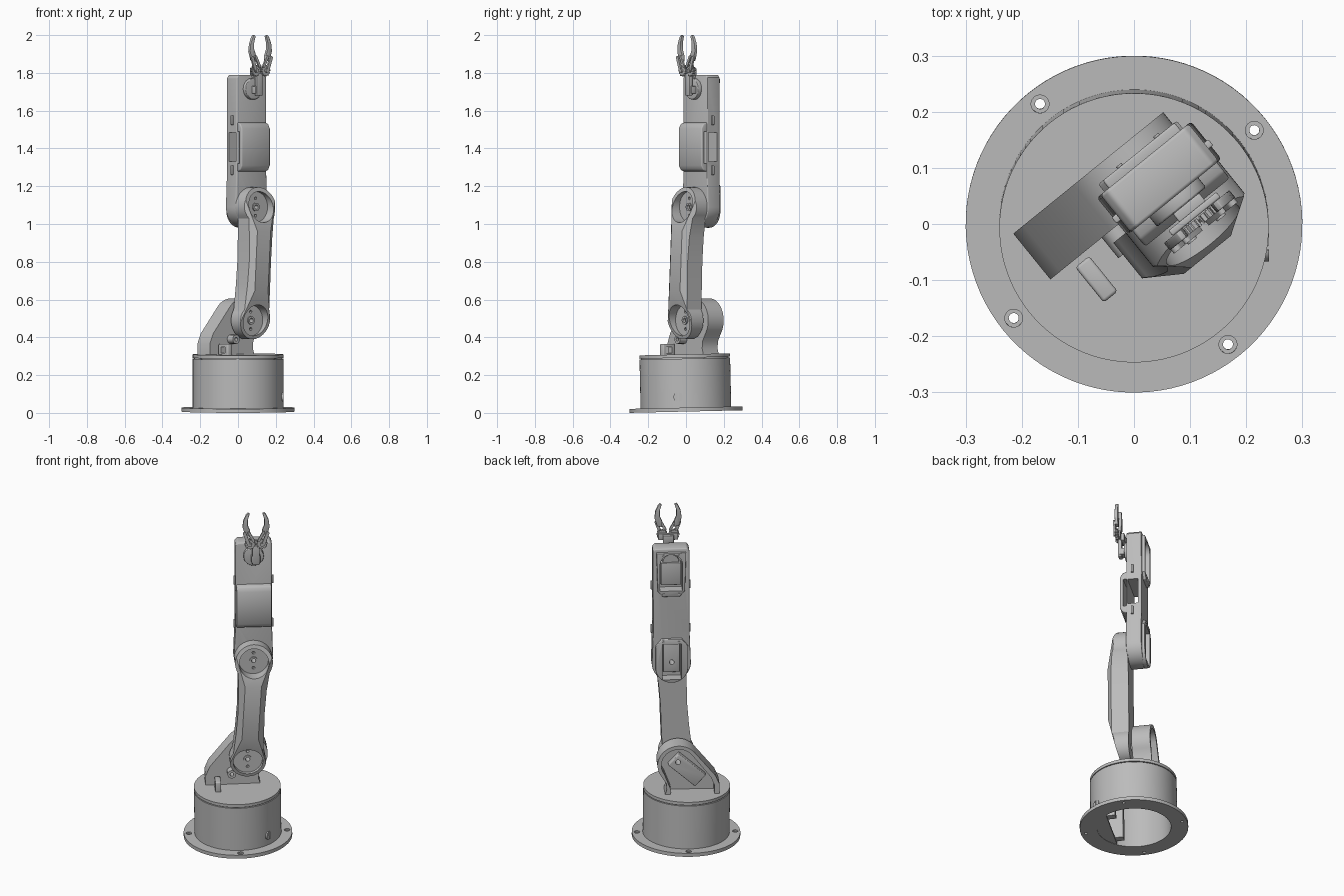
import bpy, bmesh, math
from mathutils import Matrix, Vector

if "Cube" in bpy.data.objects:
    bpy.data.objects.remove(bpy.data.objects["Cube"])

grey = bpy.data.materials.new("plain grey")
grey.use_nodes = True
colour = (0.5, 0.5, 0.5, 1)
grey.diffuse_color = colour
grey.node_tree.nodes["Principled BSDF"].inputs["Base Color"].default_value = colour

YAW = Matrix.Rotation(math.radians(39), 4, 'Z')
TILT = Matrix.Translation((0, 0, 0.007)) @ Matrix.Rotation(math.radians(1.3), 4, 'X')
parts, base_parts = [], []


def arc(cx, cy, r, start, end, n=24):
    angles = [math.radians(start + (end - start) * i / n) for i in range(n + 1)]
    return [(cx + r * math.cos(t), cy + r * math.sin(t)) for t in angles]


def circle(cx, cy, r, n=48):
    return arc(cx, cy, r, 0, 360, n)[:-1]


def rect(x0, x1, y0, y1):
    return [(x0, y0), (x1, y0), (x1, y1), (x0, y1)]


def prism(name, pts, a, b, axis='y', bevel=0, group=parts):
    """Extrude a flat outline from a to b along an axis."""
    place = {'x': lambda p, t: (t, p[0], p[1]),
             'y': lambda p, t: (p[0], t, p[1]),
             'z': lambda p, t: (p[0], p[1], t)}[axis]
    bm = bmesh.new()
    low = [bm.verts.new(place(p, a)) for p in pts]
    high = [bm.verts.new(place(p, b)) for p in pts]
    bm.faces.new(low)
    bm.faces.new(high)
    for i in range(len(pts)):
        j = (i + 1) % len(pts)
        bm.faces.new((low[i], low[j], high[j], high[i]))
    bmesh.ops.recalc_face_normals(bm, faces=bm.faces)
    if bevel:
        sharp = [e for e in bm.edges if e.calc_face_angle() > 0.7]
        bmesh.ops.bevel(bm, geom=sharp, offset=bevel, segments=3, profile=0.5, affect='EDGES')
    mesh = bpy.data.meshes.new(name)
    bm.to_mesh(mesh)
    bm.free()
    mesh.materials.append(grey)
    obj = bpy.data.objects.new(name, mesh)
    bpy.context.collection.objects.link(obj)
    if group is not None:
        group.append(obj)
    return obj


def cut(targets, pts, a, b, axis='y'):
    """Cut an extruded outline out of every target."""
    cutter = prism("cutter", pts, a, b, axis, group=None)
    for obj in targets:
        mod = obj.modifiers.new("cut", 'BOOLEAN')
        mod.operation, mod.solver, mod.object = 'DIFFERENCE', 'EXACT', cutter
        bpy.context.view_layer.objects.active = obj
        bpy.ops.object.modifier_apply(modifier=mod.name)
    bpy.data.objects.remove(cutter)


def slice_off(obj, point, normal):
    """Trim away everything on the normal side of a plane."""
    bm = bmesh.new()
    bm.from_mesh(obj.data)
    geom = bm.verts[:] + bm.edges[:] + bm.faces[:]
    res = bmesh.ops.bisect_plane(bm, geom=geom, plane_co=point, plane_no=normal, clear_outer=True)
    edges = [g for g in res['geom_cut'] if isinstance(g, bmesh.types.BMEdge)]
    bmesh.ops.contextual_create(bm, geom=edges)
    bmesh.ops.recalc_face_normals(bm, faces=bm.faces)
    bm.to_mesh(obj.data)
    bm.free()


def bar(name, p, q, width, a, b):
    """Flat round-ended link between two points."""
    t = math.degrees(math.atan2(q[1] - p[1], q[0] - p[0]))
    return prism(name, arc(*p, width, t + 90, t + 270, 8) + arc(*q, width, t - 90, t + 90, 8), a, b)


# Hollow base: flange, drum and turntable lid
flange = prism("base_flange", circle(0, 0, 0.3, 96), 0, 0.021, 'z', group=base_parts)
drum = prism("base_drum", circle(0, 0, 0.24, 96), 0.015, 0.28, 'z', group=base_parts)
prism("turntable_neck", circle(0, 0, 0.232, 96), 0.275, 0.29, 'z', group=base_parts)
prism("turntable_lid", circle(0, 0, 0.24, 96), 0.285, 0.303, 'z', group=base_parts)
cut([flange, drum], circle(0, 0, 0.205, 64), -0.1, 0.25, 'z')
for k in range(4):
    t = math.radians(-1 + 90 * k)
    x, y = 0.272 * math.cos(t), 0.272 * math.sin(t)
    cut([flange], circle(x, y, 0.009, 16), -0.1, 0.1, 'z')
    cut([flange], circle(x, y, 0.016, 24), 0.013, 0.1, 'z')
prism("base_floor_segment", arc(0, 0, 0.22, 215, 325), 0.002, 0.014, 'z', group=base_parts)
for x in (-0.12, 0.12):
    prism("base_inner_rib", rect(x - 0.02, x + 0.02, -0.17, -0.08), 0.01, 0.26, 'z', group=base_parts)

# Side screw of the base, turned to face +x
screw = prism("side_screw", circle(-0.04, 0.078, 0.025, 24), 0.225, 0.241, 'x', group=None)
cut([screw], rect(-0.044, -0.036, 0.05, 0.11), 0.232, 0.3, 'x')
screw.matrix_world = TILT

# Cable gate and clip
gate = prism("cable_gate", rect(-0.075, 0.006, 0.29, 0.365), -0.13, -0.098, 'x', 0.006)
cut([gate], rect(-0.052, -0.016, 0.318, 0.348), -0.3, 0.1, 'x')
clip = prism("cable_clip", circle(-0.036, 0.39, 0.024, 16), -0.03, 0.02)
cut([clip], circle(-0.036, 0.39, 0.01, 16), -0.1, 0.012)

# Shoulder bracket with its open back and motor
S, E, W = (0.05, 0.49), (0.083, 1.09), (0.085, 1.715)
bracket = prism("shoulder_bracket", arc(*S, 0.116, -35, 140)
                + [(-0.155, 0.42), (-0.178, 0.365), (-0.178, 0.295), (0.13, 0.295), (0.115, 0.34), (0.118, 0.38)],
                0.017, 0.122)
cut([bracket], arc(*S, 0.095, -35, 140) + [(-0.13, 0.41), (-0.15, 0.36), (-0.15, 0.2), (0.1, 0.2), (0.092, 0.34)],
    0.05, 0.2)
d = Matrix.Rotation(math.radians(42), 2)
motor_outline = [tuple(Vector((0.0, 0.44)) + d @ Vector(p)) for p in rect(-0.1, 0.1, -0.045, 0.045)]
shoulder_motor = prism("shoulder_motor", motor_outline, 0.045, 0.085, bevel=0.004)

# Upper arm: waisted beam with sloped ends and a dished joint at each end
side = [(0.078, 0.93), (0.074, 0.8), (0.077, 0.68)]
mid = lambda z: S[0] + (E[0] - S[0]) * (z - S[1]) / (E[1] - S[1])
arm = prism("upper_arm", arc(*E, 0.105, -35, 215) + [(mid(z) - w, z) for w, z in side]
            + arc(*S, 0.1, 145, 395) + [(mid(z) + w, z) for w, z in reversed(side)], -0.125, -0.003)
slice_off(arm, (0, -0.123, 0.97), (0, -0.2, 0.05))
slice_off(arm, (0, -0.116, 0.61), (0, -0.2, -0.05))
for s in (-1, 1):
    slice_off(arm, (mid(0.8) + s * 0.045, -0.125, 0.8), (s * 0.045, -0.06, -s * 0.0025))
for c in (S, E):
    cut([arm], circle(*c, 0.082), -0.3, -0.045)
    horn = prism("joint_horn", circle(*c, 0.022, 24), -0.052, 0.01)
    cut([horn], circle(*c, 0.012, 20), -0.2, 0.2)
    for dz in (-0.046, 0.046):
        cut([arm], circle(c[0], c[1] + dz, 0.008, 12), -0.2, -0.02)
    cut([arm], circle(*c, 0.012, 20), -0.2, 0.2)
cut([bracket, shoulder_motor], circle(*S, 0.014, 20), -0.2, 0.2)

# Forearm with raised back frames
forearm = prism("forearm", arc(0.086, 1.09, 0.108, 180, 360)
                + [(0.188, 1.3), (0.188, 1.775), (0.176, 1.79), (0, 1.79), (-0.014, 1.775), (-0.014, 1.3)],
                -0.008, 0.078, bevel=0.006)
upper_frame = prism("wrist_motor_frame", [(0.012, 1.54), (0.04, 1.505), (0.135, 1.505), (0.163, 1.54),
                                          (0.17, 1.77), (0.005, 1.77)], 0.07, 0.095, bevel=0.004)
lower_frame = prism("elbow_motor_frame", arc(0.085, 1.07, 0.09, 180, 360)
                    + [(0.175, 1.2), (0.14, 1.245), (0.03, 1.245), (-0.005, 1.2)], 0.07, 0.095, bevel=0.004)
cut([forearm, upper_frame], arc(0.088, 1.7, 0.062, 0, 180) + [(0.026, 1.54), (0.15, 1.54)], 0.035, 0.2)
cut([forearm, lower_frame], rect(0.032, 0.138, 1.0, 1.215), 0.035, 0.2)
prism("wrist_motor", rect(0.032, 0.144, 1.565, 1.7), 0.03, 0.07, bevel=0.004)
elbow_motor = prism("elbow_motor", rect(0.04, 0.13, 1.03, 1.2), 0.03, 0.06, bevel=0.004)
prism("wrist_motor_hub", circle(0.088, 1.7, 0.045, 32), 0.03, 0.06)
cut([forearm, elbow_motor], circle(*E, 0.014, 20), -0.2, 0.2)
for u in (0.045, 0.13):
    for z in (1.522, 1.23, 1.755):
        prism("frame_bolt", circle(u, z, 0.006, 12), 0.09, 0.099)

# Window through the forearm, side ridges and front cover
cut([forearm], rect(0.0, 0.058, 1.33, 1.485), -0.2, 0.4, 'x')
for u in (-0.014, 0.188):
    for z in (1.26, 1.525):
        prism("side_ridge", rect(0.02, 0.034, z, z + 0.05), u - 0.01, u + 0.01, 'x', 0.003)
cover = prism("forearm_cover", [(0.0, 1.275), (-0.03, 1.285), (-0.044, 1.31), (-0.044, 1.505), (-0.03, 1.53),
                                (0.0, 1.54)], -0.01, 0.184, 'x', 0.006)
cut([cover], rect(-0.025, 0.1, 1.32, 1.49), -0.2, 0.4, 'x')

# Wrist
prism("wrist_hub", circle(*W, 0.056), -0.03, 0.0, bevel=0.004)
prism("wrist_post", rect(0.075, 0.115, 1.68, 1.8), -0.068, -0.048, bevel=0.004)
prism("wrist_foot", rect(0.07, 0.12, 1.69, 1.73), -0.06, -0.025, bevel=0.003)
C = 0.095
prism("gripper_plate", rect(C - 0.055, C + 0.055, 1.785, 1.825), -0.06, -0.048, bevel=0.003)
prism("gripper_motor", rect(C - 0.03, C + 0.03, 1.775, 1.82), -0.05, -0.03, bevel=0.003)

# Gripper: a gear, two links and a curved claw on each side
claw = [(0.032, 1.86), (0.06, 1.865), (0.075, 1.915), (0.07, 1.955), (0.055, 1.99), (0.046, 2.0),
        (0.036, 1.995), (0.046, 1.96), (0.046, 1.925), (0.034, 1.895)]
for s in (-1, 1):
    gear = []
    for i in range(48):
        r = 0.031 if i % 4 < 2 else 0.025
        t = math.tau * i / 48
        gear.append((C + s * 0.033 + r * math.cos(t), 1.812 + r * math.sin(t)))
    prism("gripper_gear", gear, -0.078, -0.062)
    prism("gear_pin", circle(C + s * 0.033, 1.812, 0.01, 16), -0.09, -0.05)
    bar("outer_link", (C + s * 0.04, 1.812), (C + s * 0.064, 1.88), 0.009, -0.086, -0.076)
    bar("inner_link", (C + s * 0.014, 1.835), (C + s * 0.04, 1.885), 0.007, -0.086, -0.076)
    prism("claw", [(C + s * u, z) for u, z in claw], -0.077, -0.06, bevel=0.002)

# Place everything and shade curved sides smoothly
for obj in parts:
    obj.matrix_world = YAW
for obj in base_parts:
    obj.matrix_world = TILT @ YAW
bpy.ops.object.select_all(action='DESELECT')
for obj in parts + base_parts + [screw]:
    obj.select_set(True)
bpy.context.view_layer.objects.active = arm
bpy.ops.object.shade_smooth_by_angle(angle=math.radians(30))
